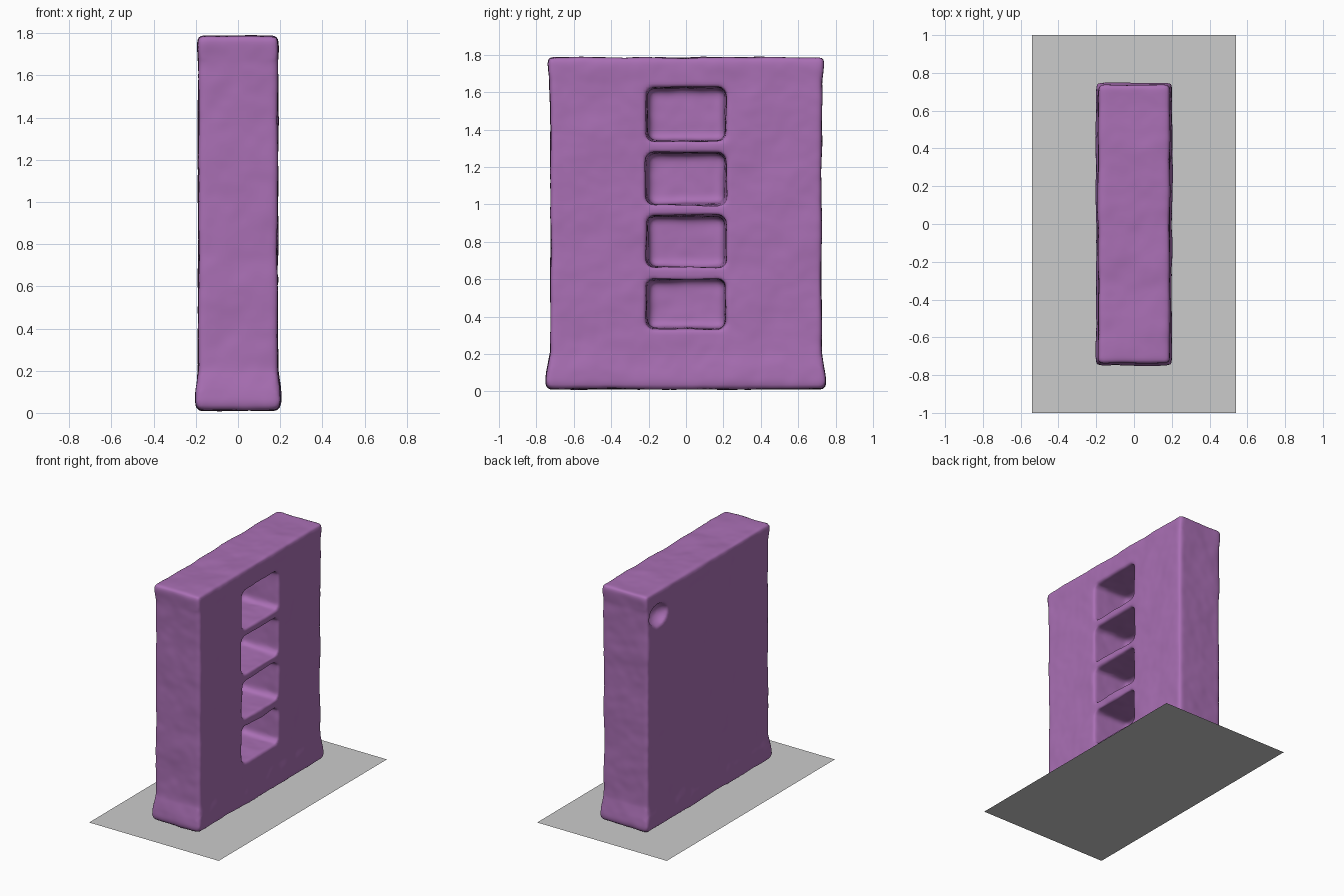
import bpy, bmesh

if "Cube" in bpy.data.objects:
    bpy.data.objects.remove(bpy.data.objects["Cube"])

purple = bpy.data.materials.new("soft_purple")
purple.diffuse_color = (0.40, 0.16, 0.46, 1)
purple.use_nodes = True
purple.node_tree.nodes["Principled BSDF"].inputs["Base Color"].default_value = purple.diffuse_color


def link(name, bm):
    bmesh.ops.recalc_face_normals(bm, faces=bm.faces)
    mesh = bpy.data.meshes.new(name)
    bm.to_mesh(mesh)
    bm.free()
    obj = bpy.data.objects.new(name, mesh)
    bpy.context.collection.objects.link(obj)
    return obj


def cut(target, cutter):
    cutter.hide_render = True
    cutter.hide_set(True)
    mod = target.modifiers.new(cutter.name, 'BOOLEAN')
    mod.operation = 'DIFFERENCE'
    mod.solver = 'EXACT'
    mod.object = cutter


# Thin ground plate the slab stands on
bm = bmesh.new()
bmesh.ops.create_grid(bm, x_segments=1, y_segments=1, size=1)
bmesh.ops.scale(bm, vec=(0.54, 1, 1), verts=bm.verts)
link("base_plate", bm)

# Slab: stacked rectangles (z, half depth, half width), flared at foot and top
levels = [(0.012, 0.193, 0.74), (0.05, 0.202, 0.75), (0.11, 0.199, 0.742),
          (0.20, 0.189, 0.726), (0.60, 0.186, 0.724), (1.10, 0.188, 0.724),
          (1.65, 0.188, 0.726), (1.735, 0.19, 0.736), (1.785, 0.187, 0.738)]
bm = bmesh.new()
rings = [[bm.verts.new((sx * hx, sy * hy, z))
          for sx, sy in ((-1, -1), (1, -1), (1, 1), (-1, 1))]
         for z, hx, hy in levels]
for low, high in zip(rings, rings[1:]):
    for i in range(4):
        j = (i + 1) % 4
        bm.faces.new((low[i], low[j], high[j], high[i]))
bm.faces.new(rings[0])
bm.faces.new(rings[-1])
slab = link("slab", bm)
slab.data.materials.append(purple)
bev = slab.modifiers.new("rounded_edges", 'BEVEL')
bev.width = 0.018
bev.segments = 3
bev.limit_method = 'ANGLE'
bev.angle_limit = 1.0

# Four deep niches in the right side
for n, (z0, z1) in enumerate([(0.335, 0.60), (0.665, 0.94),
                              (1.0, 1.275), (1.34, 1.625)]):
    bm = bmesh.new()
    bmesh.ops.create_cube(bm, size=1)
    for v in bm.verts:
        side = v.co.x > 0
        v.co = (0.3 if side else -0.11,
                v.co.y * (0.44 if side else 0.40),
                (z0 + z1) / 2 + v.co.z * (z1 - z0) * (1.04 if side else 0.95))
    bmesh.ops.bevel(bm, geom=bm.edges[:], offset=0.035, segments=3,
                    profile=0.5, affect='EDGES')
    cut(slab, link(f"niche_cutter_{n + 1}", bm))

# Small dent in the upper corner of the left side
bm = bmesh.new()
bmesh.ops.create_icosphere(bm, subdivisions=3, radius=1)
bmesh.ops.scale(bm, vec=(0.09, 0.11, 0.085), verts=bm.verts)
bmesh.ops.translate(bm, vec=(-0.2, 0.59, 1.6), verts=bm.verts)
cut(slab, link("dent_cutter", bm))

# Blend everything into one soft, slightly uneven surface
rem = slab.modifiers.new("fuse", 'REMESH')
rem.mode = 'VOXEL'
rem.voxel_size = 0.014
rem.use_smooth_shade = True
smooth = slab.modifiers.new("soften", 'SMOOTH')
smooth.factor = 0.5
smooth.iterations = 4
tex = bpy.data.textures.new("uneven", 'CLOUDS')
tex.noise_scale = 0.25
disp = slab.modifiers.new("uneven_surface", 'DISPLACE')
disp.texture = tex
disp.texture_coords = 'LOCAL'
disp.strength = 0.018
disp.mid_level = 0.5
